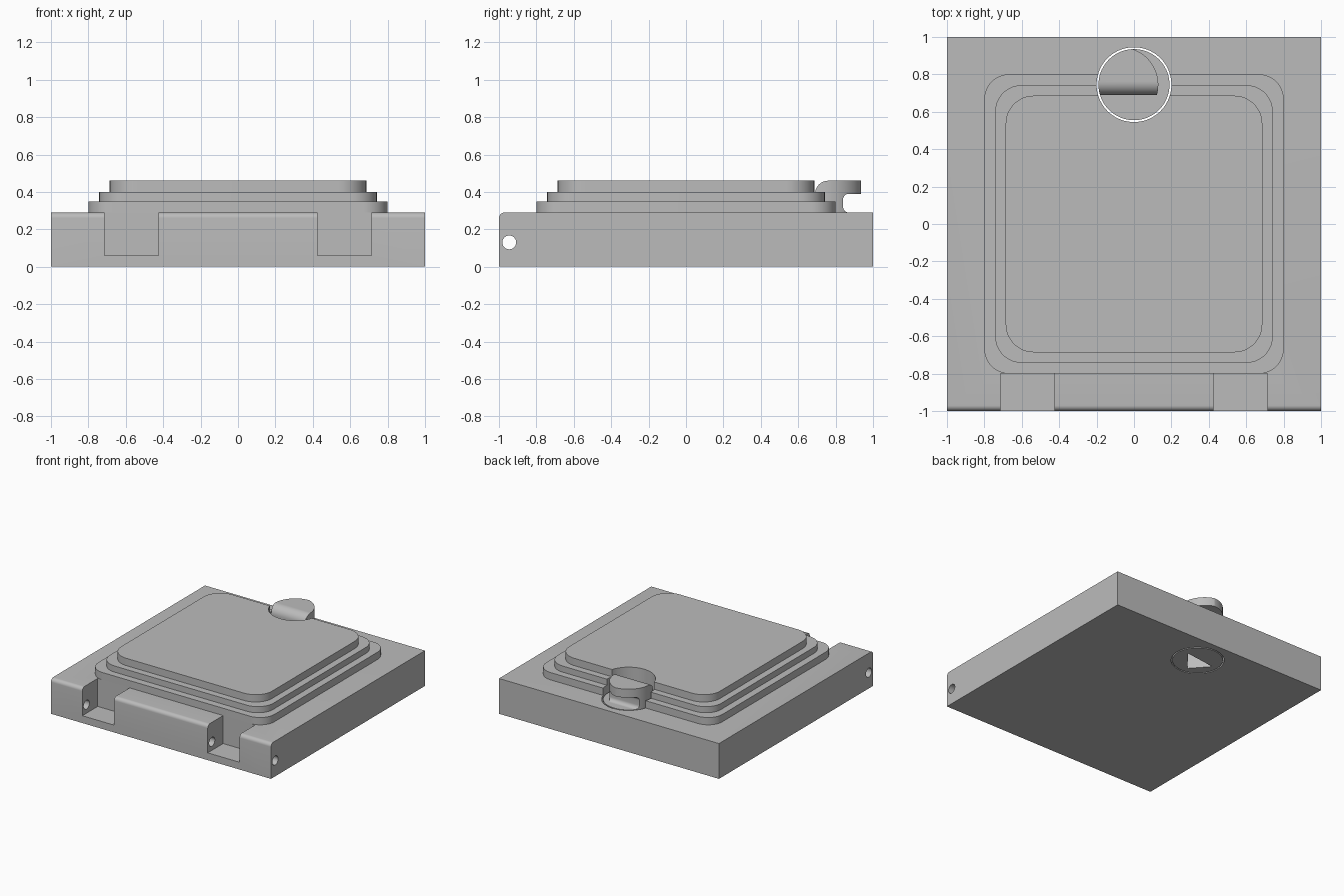
import bpy
import bmesh
from math import sin, cos, pi, radians

cube = bpy.data.objects.get("Cube")
if cube:
    bpy.data.objects.remove(cube, do_unlink=True)

# One grey for everything
grey = bpy.data.materials.new("grey")
grey.use_nodes = True
grey.diffuse_color = (0.5, 0.5, 0.5, 1)
grey.node_tree.nodes["Principled BSDF"].inputs["Base Color"].default_value = (0.5, 0.5, 0.5, 1)


def arc(cx, cy, r, start, end, steps=12):
    """Points along an arc, angles in degrees."""
    angles = [radians(start + (end - start) * i / steps) for i in range(steps + 1)]
    return [(cx + r * cos(a), cy + r * sin(a)) for a in angles]


def circle(cx, cy, r, steps=72):
    return arc(cx, cy, r, 0, 360, steps)[:-1]


def rounded_square(half, r):
    c = half - r
    pts = []
    for i, (sx, sy) in enumerate([(1, 1), (-1, 1), (-1, -1), (1, -1)]):
        pts += arc(sx * c, sy * c, r, 90 * i, 90 * i + 90)
    return pts


def extrude(name, points, low, high, axis="Z"):
    """Extrude a closed profile: xy along z, or yz along x."""
    bm = bmesh.new()
    place = (lambda p: (p[0], p[1], low)) if axis == "Z" else (lambda p: (low, p[0], p[1]))
    face = bm.faces.new([bm.verts.new(place(p)) for p in points])
    moved = bmesh.ops.extrude_face_region(bm, geom=[face])["geom"]
    shift = (0, 0, high - low) if axis == "Z" else (high - low, 0, 0)
    bmesh.ops.translate(bm, vec=shift, verts=[v for v in moved if isinstance(v, bmesh.types.BMVert)])
    bmesh.ops.recalc_face_normals(bm, faces=bm.faces)
    mesh = bpy.data.meshes.new(name)
    bm.to_mesh(mesh)
    bm.free()
    mesh.materials.append(grey)
    obj = bpy.data.objects.new(name, mesh)
    bpy.context.collection.objects.link(obj)
    return obj


def box(x0, x1, y0, y1, z0, z1):
    return extrude("box_cutter", [(x0, y0), (x1, y0), (x1, y1), (x0, y1)], z0, z1)


def boolean(obj, cutter, operation="DIFFERENCE"):
    """Apply a boolean and discard the cutter."""
    cutter.hide_render = True
    mod = obj.modifiers.new("cut", "BOOLEAN")
    mod.operation, mod.solver, mod.object = operation, "EXACT", cutter
    bpy.context.view_layer.objects.active = obj
    bpy.ops.object.modifier_apply(modifier=mod.name)
    bpy.data.objects.remove(cutter, do_unlink=True)


def smooth(obj):
    bpy.ops.object.select_all(action="DESELECT")
    obj.select_set(True)
    bpy.context.view_layer.objects.active = obj
    bpy.ops.object.shade_smooth_by_angle(angle=radians(30))


KNOB_Y = 0.745
BASE_TOP = 0.29

# Base block with a rounded front top edge
profile = [(-1, 0), (1, 0), (1, BASE_TOP)] + arc(-0.97, BASE_TOP - 0.03, 0.03, 90, 180, 8)
base = extrude("base_block", profile, -1, 1, "X")
for side in (-1, 1):
    x0, x1 = sorted((side * 0.425, side * 0.715))
    boolean(base, box(x0, x1, -1.1, -0.8, 0.06, 0.5))
boolean(base, extrude("hinge_pin_bore", circle(-0.945, 0.13, 0.037, 32), -1.1, 1.1, "X"))
parts = [base]

# Stepped raised panel
tiers = [("lower_step", 0.8, 0.13, BASE_TOP, 0.35),
         ("middle_step", 0.742, 0.14, 0.35, 0.4),
         ("top_step", 0.686, 0.15, 0.4, 0.46)]
for name, half, r, z0, z1 in tiers:
    parts.append(extrude(name, rounded_square(half, r), z0, z1))

# Bore for the latch knob through base and steps
for part in parts:
    boolean(part, extrude("knob_bore", circle(0, KNOB_Y, 0.2), -0.1, 0.6))

# Latch knob body with a triangular key socket underneath
body = extrude("latch_body", circle(0, KNOB_Y, 0.19), 0, BASE_TOP)
socket = [(0.125, KNOB_Y + 0.035), (-0.145, KNOB_Y), (-0.02, KNOB_Y - 0.14)]
boolean(body, extrude("key_socket", socket, -0.1, 0.24))

# Hooked latch head: neck with fillets, rounded nose and overhanging lip
hook = ([(0.69, BASE_TOP)] + arc(0.87, 0.32, 0.03, 270, 180, 8)
        + arc(0.81, 0.36, 0.03, 0, 90, 8)[:1] + arc(0.87, 0.36, 0.03, 180, 90, 8)[1:]
        + [(1, 0.39), (1, 0.46)] + arc(0.76, 0.39, 0.07, 90, 180, 10))
head = extrude("latch_head", hook, -0.3, 0.3, "X")
boolean(head, extrude("round_trim", circle(0, KNOB_Y, 0.19), 0, 1), "INTERSECT")
boolean(head, extrude("offset_trim", circle(-0.07, KNOB_Y, 0.2), 0, 1), "INTERSECT")

for part in parts + [body, head]:
    smooth(part)
